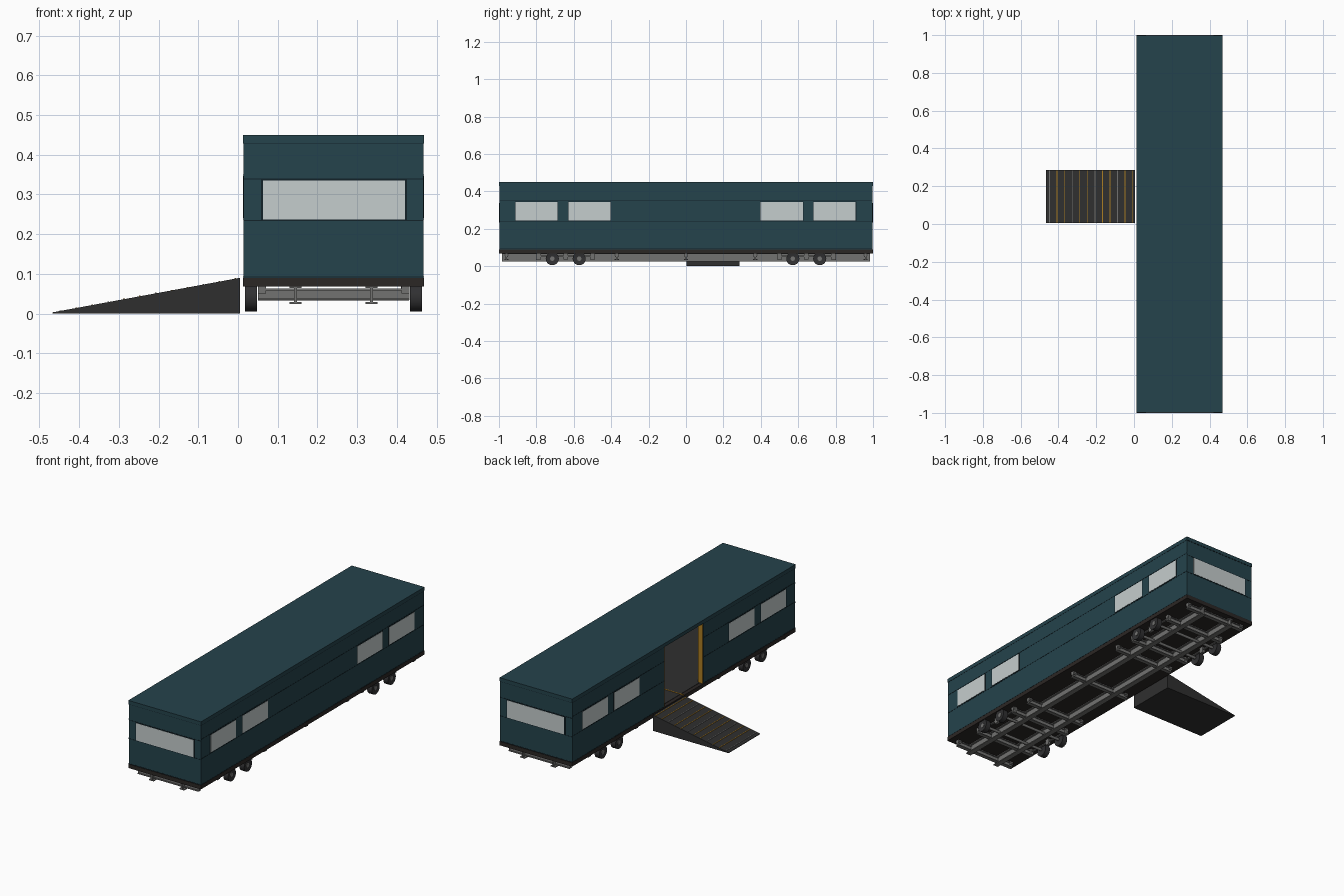
import bpy, math
from mathutils import Matrix, Vector
import bmesh

old = bpy.data.objects.get("Cube")
if old:
    bpy.data.objects.remove(old, do_unlink=True)


def material(name, rgb):
    m = bpy.data.materials.new(name)
    m.use_nodes = True
    m.diffuse_color = (*rgb, 1)
    bsdf = next(n for n in m.node_tree.nodes if n.type == "BSDF_PRINCIPLED")
    bsdf.inputs["Base Color"].default_value = (*rgb, 1)
    bsdf.inputs["Roughness"].default_value = 0.7
    return m


TEAL = material("dark teal panel", (0.018, 0.056, 0.072))
SEAM = material("seam black teal", (0.006, 0.016, 0.022))
GLASS = material("pale window", (0.56, 0.61, 0.61))
DARK = material("charcoal", (0.028, 0.028, 0.028))
BASE = material("base black brown", (0.024, 0.02, 0.018))
STEEL = material("chassis grey", (0.17, 0.17, 0.165))
TYRE = material("tyre black", (0.03, 0.03, 0.032))
AMBER = material("amber", (0.42, 0.21, 0.016))


def finish(name, bm, mat):
    bmesh.ops.recalc_face_normals(bm, faces=bm.faces)
    me = bpy.data.meshes.new(name)
    bm.to_mesh(me)
    bm.free()
    me.materials.append(mat)
    ob = bpy.data.objects.new(name, me)
    bpy.context.collection.objects.link(ob)
    return ob


def boxes(name, mat, spans):
    """One object made of boxes, each given as (x0, x1, y0, y1, z0, z1)."""
    bm = bmesh.new()
    for x0, x1, y0, y1, z0, z1 in spans:
        mid = Vector((x0 + x1, y0 + y1, z0 + z1)) / 2
        size = Matrix.Diagonal((x1 - x0, y1 - y0, z1 - z0, 1))
        bmesh.ops.create_cube(bm, size=1, matrix=Matrix.Translation(mid) @ size)
    return finish(name, bm, mat)


def cylinder_x(name, mat, center, radius, width, sides=24, inner=None):
    bm = bmesh.new()
    m = Matrix.Translation(center) @ Matrix.Rotation(math.pi / 2, 4, "Y")
    bmesh.ops.create_cone(bm, cap_ends=True, segments=sides, radius1=radius,
                          radius2=radius, depth=width, matrix=m)
    if inner:
        caps = [f for f in bm.faces if len(f.verts) == sides]
        bmesh.ops.inset_individual(bm, faces=caps, thickness=radius - inner, depth=-0.004)
    ob = finish(name, bm, mat)
    bpy.ops.object.select_all(action="DESELECT")
    ob.select_set(True)
    bpy.context.view_layer.objects.active = ob
    bpy.ops.object.shade_smooth_by_angle(angle=math.radians(35))
    return ob


# Body shell, with a doorway in the right wall
XL, XR, YE = 0.014, 0.467, 0.997
FLOOR, EAVE, TOP = 0.09, 0.43, 0.45
WALL, DOOR = 0.02, 0.175
boxes("base_slab", BASE, [(XL - 0.001, XR + 0.001, -1, 1, 0.068, FLOOR)])
boxes("roof", TEAL, [(XL - 0.001, XR + 0.001, -0.999, 0.999, EAVE, TOP)])
boxes("left_wall", TEAL, [(XR - WALL, XR, -YE, YE, FLOOR, EAVE)])
boxes("right_wall", TEAL, [(XL, XL + WALL, -YE, -DOOR, FLOOR, EAVE),
                           (XL, XL + WALL, DOOR, YE, FLOOR, EAVE)])
boxes("end_walls", TEAL, [(XL + WALL, XR - WALL, min(s * YE, s * (YE - WALL)),
                           max(s * YE, s * (YE - WALL)), FLOOR, EAVE) for s in (-1, 1)])

# Interior lining, ceiling lamps, floor stripes and door jambs
IN0, IN1, YI = XL + WALL, XR - WALL, YE - WALL
boxes("interior_lining", DARK, [
    (IN1 - 0.004, IN1, -YI, YI, FLOOR, EAVE),
    (IN0, IN1, -YI, YI, FLOOR, FLOOR + 0.002),
    (IN0, IN1, -YI, YI, EAVE - 0.004, EAVE),
    (IN0, IN0 + 0.004, -YI, -DOOR, FLOOR, EAVE),
    (IN0, IN0 + 0.004, DOOR, YI, FLOOR, EAVE)])
boxes("ceiling_lamps", STEEL, [(0.1 + i * 0.12, 0.13 + i * 0.12, y - 0.05, y + 0.05, 0.412, 0.426)
                               for i in range(3) for y in (-0.6, -0.1, 0.1, 0.6)])
boxes("floor_stripe", AMBER, [(XL, IN1 - 0.004, -0.003, 0.003, FLOOR, FLOOR + 0.004)])
boxes("door_jambs", AMBER, [(XL + 0.001, XL + 0.032, -DOOR - 0.004, -DOOR + 0.004, FLOOR, EAVE),
                            (XL + 0.001, XL + 0.032, DOOR - 0.004, DOOR + 0.004, FLOOR, EAVE)])

# Panel seams around the shell
LINE, OUT = 0.0013, 0.001
side_seams, end_seams = [], []
for z in (FLOOR + 0.002, 0.238, 0.349, EAVE - 0.001):
    side_seams.append((XR, XR + OUT, -YE, YE, z - LINE, z + LINE))
    for y0, y1 in ((-YE, -DOOR), (DOOR, YE)):
        side_seams.append((XL - OUT, XL, y0, y1, z - LINE, z + LINE))
for z in (FLOOR + 0.002, 0.234, 0.339, EAVE - 0.001):
    for y0, y1 in ((-YE - OUT, -YE), (YE, YE + OUT)):
        end_seams.append((XL, XR, y0, y1, z - LINE, z + LINE))
boxes("side_seams", SEAM, side_seams)
boxes("end_seams", SEAM, end_seams)

# Windows: thin dark frame plates with pale panes
frames, panes = [], []
for c in (-0.8, -0.516, 0.512, 0.795):
    for x, out in ((XR, 1), (XL, -1)):
        for spans, border, depth in ((frames, 0.003, 0.0012), (panes, 0, 0.002)):
            a, b = sorted((x - out * 0.002, x + out * depth))
            spans.append((a, b, c - 0.1125 - border, c + 0.1125 + border,
                          0.244 - border, 0.343 + border))
for s in (-1, 1):
    for spans, border, depth in ((frames, 0.005, 0.002), (panes, 0, 0.003)):
        a, b = sorted((s * (YE - 0.002), s * (YE + depth)))
        spans.append((0.063 - border, 0.42 + border, a, b, 0.237 - border / 2, 0.335 + border / 2))
boxes("window_frames", SEAM, frames)
boxes("window_panes", GLASS, panes)

# Chassis: two long I-beams and I-section cross members
rails, cross = [], []
for x in (0.145, 0.336):
    rails += [(x - 0.004, x + 0.004, -0.983, 0.983, 0.028, 0.066),
              (x - 0.015, x + 0.015, -0.983, 0.983, 0.024, 0.029),
              (x - 0.015, x + 0.015, -0.983, 0.983, 0.064, 0.068)]
for y in (-0.96, -0.79, -0.5, -0.37, 0, 0.37, 0.5, 0.79, 0.96):
    cross += [(0.05, 0.432, y - 0.004, y + 0.004, 0.037, 0.06),
              (0.05, 0.432, y - 0.011, y + 0.011, 0.058, 0.063),
              (0.05, 0.432, y - 0.011, y + 0.011, 0.034, 0.038)]
    cross += [(x, x + 0.02, y - 0.009, y + 0.009, 0.05, 0.068) for x in (0.05, 0.412)]
boxes("main_rails", STEEL, rails)
boxes("cross_members", STEEL, cross)

# Tandem axles with springs, hangers and wheels at both ends
springs = []
for pair in (-0.643, 0.643):
    for x in (0.062, 0.419):
        springs += [(x - 0.006, x + 0.006, pair - 0.155, pair + 0.155, 0.05, 0.056)]
        springs += [(x - 0.008, x + 0.008, y - 0.012, y + 0.012, 0.035, 0.068)
                    for y in (pair - 0.145, pair, pair + 0.145)]
    for y in (pair - 0.072, pair + 0.072):
        cylinder_x("axle", STEEL, (0.2405, y, 0.041), 0.008, 0.38, 12)
        for x, out in ((0.033, -1), (0.448, 1)):
            cylinder_x("tyre", TYRE, (x, y, 0.04), 0.035, 0.03, 28, 0.02)
            cylinder_x("hub", STEEL, (x + out * 0.007, y, 0.04), 0.012, 0.014, 16)
boxes("spring_packs", STEEL, springs)

# Loading ramp wedge
RX0, RX1, RY0, RY1, RISE = -0.467, 0.005, 0.004, 0.286, 0.09
bm = bmesh.new()
outline = ((RX0, 0), (RX1, 0), (RX1, RISE), (RX0, 0.003))
face = bm.faces.new([bm.verts.new((x, RY0, z)) for x, z in outline])
new = bmesh.ops.extrude_face_region(bm, geom=[face])["geom"]
bmesh.ops.translate(bm, vec=(0, RY1 - RY0, 0),
                    verts=[v for v in new if isinstance(v, bmesh.types.BMVert)])
finish("ramp", bm, DARK)


# Ramp grip strips
def strip(x, half):
    z = 0.003 + (RISE - 0.003) * (x - RX0) / (RX1 - RX0)
    return (x - half, x + half, RY0 + 0.002, RY1 - 0.002, z - 0.002, z + 0.0015)


xs = [RX0 + 0.02 + i * 0.04 for i in range(12)]
boxes("ramp_amber_strips", AMBER, [strip(x, 0.002) for i, x in enumerate(xs) if i % 3])
boxes("ramp_grey_strips", STEEL, [strip(x, 0.002) for i, x in enumerate(xs) if i % 3 == 0])
